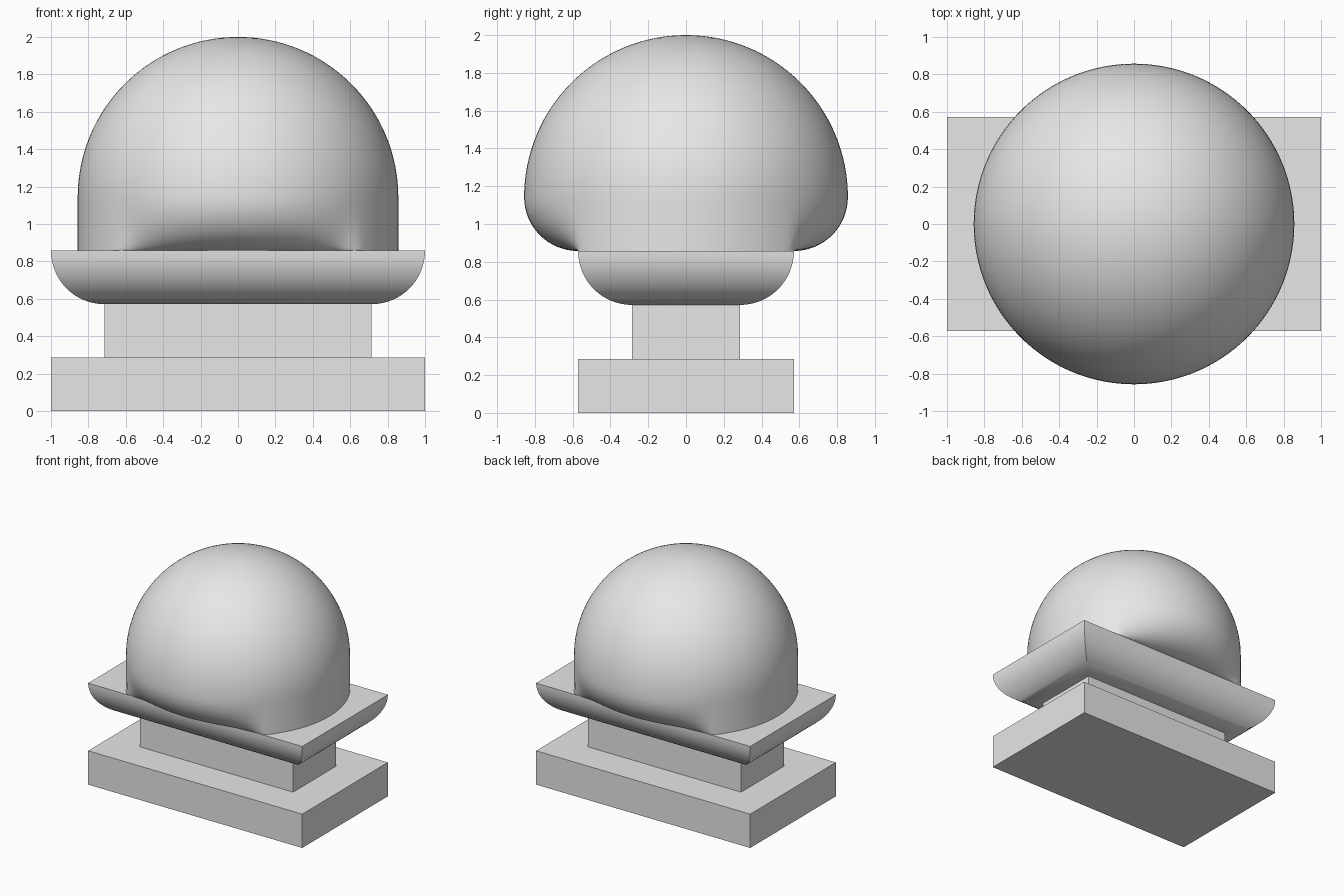
import bpy, bmesh
from math import sin, cos, pi, radians

if "Cube" in bpy.data.objects:
    bpy.data.objects.remove(bpy.data.objects["Cube"], do_unlink=True)

U = 2 / 7          # module that every part is sized from
R = 3 * U          # dome radius
SEGMENTS = 128
ARC_STEPS = 16

grey = bpy.data.materials.new("plain grey")
grey.use_nodes = True
grey.diffuse_color = (0.8, 0.8, 0.8, 1)
grey.node_tree.nodes["Principled BSDF"].inputs["Base Color"].default_value = (0.8, 0.8, 0.8, 1)


def loft(name, rings, cap_bottom=True, tip=None, smooth=False):
    """Skin a stack of rings from bottom to top, ending in a cap or a tip."""
    bm = bmesh.new()
    loops = [[bm.verts.new(p) for p in ring] for ring in rings]
    n = len(loops[0])
    for low, high in zip(loops, loops[1:]):
        for i in range(n):
            j = (i + 1) % n
            bm.faces.new((low[i], low[j], high[j], high[i]))
    if cap_bottom:
        bm.faces.new(loops[0][::-1])
    if tip:
        top = bm.verts.new(tip)
        for i in range(n):
            bm.faces.new((loops[-1][i], loops[-1][(i + 1) % n], top))
    else:
        bm.faces.new(loops[-1])
    mesh = bpy.data.meshes.new(name)
    bm.to_mesh(mesh)
    bm.free()
    mesh.materials.append(grey)
    obj = bpy.data.objects.new(name, mesh)
    bpy.context.collection.objects.link(obj)
    if smooth:
        bpy.ops.object.select_all(action="DESELECT")
        obj.select_set(True)
        bpy.context.view_layer.objects.active = obj
        bpy.ops.object.shade_smooth_by_angle(angle=radians(35))
    return obj


def rectangle(x, y, z):
    return [(-x, -y, z), (x, -y, z), (x, y, z), (-x, y, z)]


def dome_ring(z, spread):
    """Ring whose radius is given by spread(angle)."""
    angles = [2 * pi * i / SEGMENTS for i in range(SEGMENTS)]
    return [(spread(a) * cos(a), spread(a) * sin(a), z) for a in angles]


# Stepped base and neck
loft("base", [rectangle(3.5 * U, 2 * U, z) for z in (0, U)])
loft("neck", [rectangle(2.5 * U, U, z) for z in (U, 2 * U)])

# Tray with a quarter-round underside
quarter = [pi / 2 * k / ARC_STEPS for k in range(ARC_STEPS + 1)]
loft("tray", [rectangle((2.5 + sin(t)) * U, (1 + sin(t)) * U, (3 - cos(t)) * U)
              for t in quarter], smooth=True)


# Dome: the skirt tucks in to the tray edge at front and back, upright at the sides
def foot_radius(a):
    return min(R, 2 * U / max(abs(sin(a)), 0.01))


def skirt(t):
    return lambda a: foot_radius(a) + (R - foot_radius(a)) * sin(t)


rings = [dome_ring((4 - cos(t)) * U, skirt(t)) for t in quarter]
steps = 2 * ARC_STEPS
for k in range(1, steps):
    t = pi / 2 * k / steps
    rings.append(dome_ring(4 * U + R * sin(t), lambda a: R * cos(t)))
loft("dome", rings, cap_bottom=False, tip=(0, 0, 4 * U + R), smooth=True)
